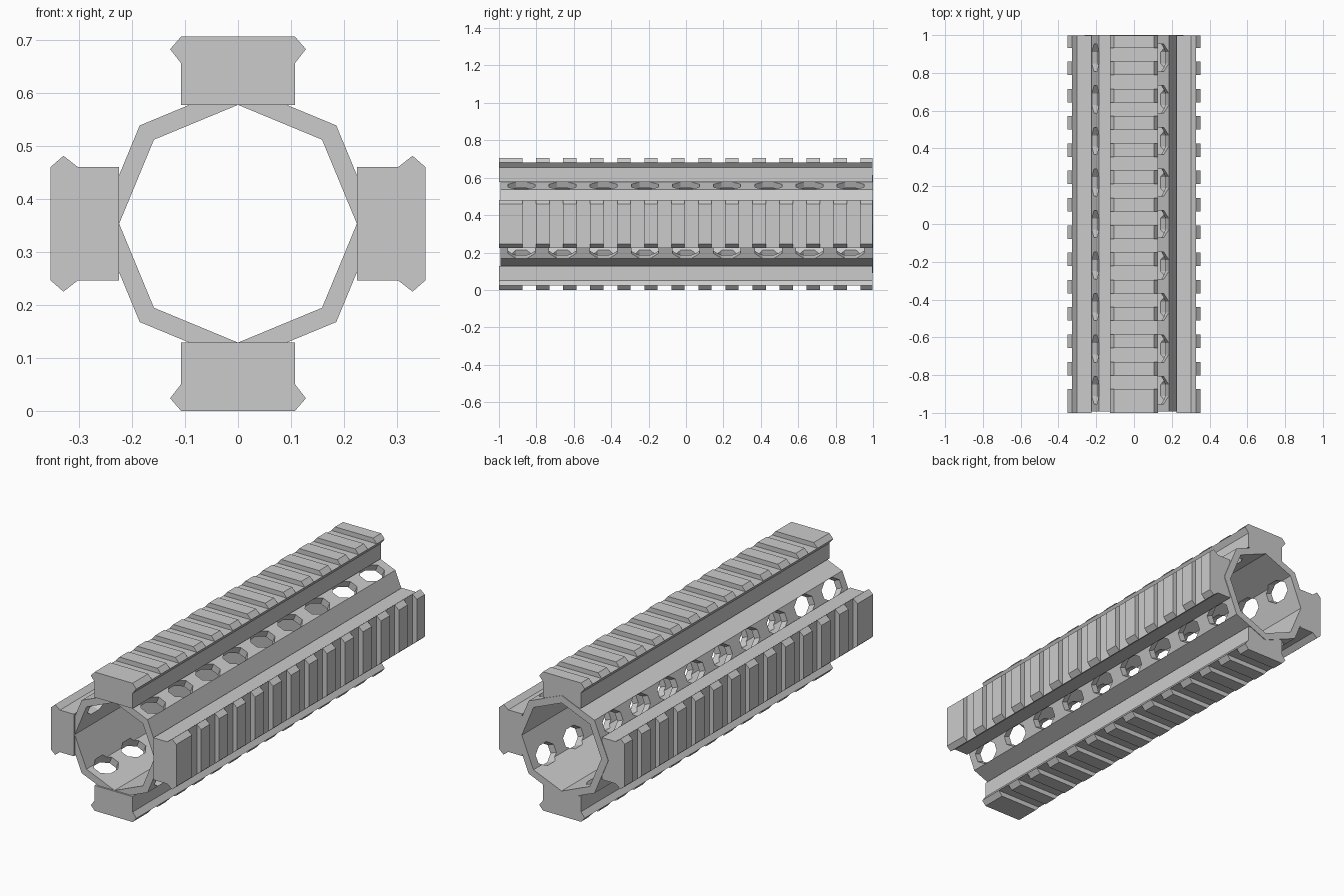
import bpy, bmesh
from math import pi, cos, sin
from mathutils import Matrix, Vector

if "Cube" in bpy.data.objects:
    bpy.data.objects.remove(bpy.data.objects["Cube"])

CZ = 0.353                 # height of the tube axis
Y0, Y1 = -1.0, 0.997       # rail ends


def make_object(name, bm):
    bmesh.ops.recalc_face_normals(bm, faces=bm.faces[:])
    mesh = bpy.data.meshes.new(name)
    bm.to_mesh(mesh)
    bm.free()
    obj = bpy.data.objects.new(name, mesh)
    bpy.context.collection.objects.link(obj)
    obj.location.z = CZ
    return obj


def loft(bm, rings, closed_ends=True):
    for a, b in zip(rings, rings[1:]):
        n = len(a)
        for i in range(n):
            j = (i + 1) % n
            bm.faces.new((a[i], a[j], b[j], b[i]))
    if closed_ends:
        bm.faces.new(rings[0])
        bm.faces.new(rings[-1])


# Rail: dovetail bar with teeth raised between the slots
bm = bmesh.new()
profile = [(-0.107, 0.224), (0.107, 0.224), (0.107, 0.302),
           (0.128, 0.329), (-0.128, 0.329), (-0.107, 0.302)]
stations = [Y0]
for k in range(13):
    start = -0.874 + 0.1445 * k
    stations += [start, start + 0.073]
stations.append(Y1)
rings = [[bm.verts.new((x, y, z)) for x, z in profile] for y in stations]
loft(bm, rings)
bm.faces.ensure_lookup_table()
tooth_faces = [bm.faces[6 * s + 3] for s in range(0, len(stations) - 1, 2)]
raised = bmesh.ops.extrude_discrete_faces(bm, faces=tooth_faces)["faces"]
for face in raised:
    for v in face.verts:
        v.co.x *= 0.107 / 0.128
        v.co.z = 0.353
rail = make_object("top_rail", bm)

# The same rail on the other three sides
for i, name in enumerate(("right_rail", "bottom_rail", "left_rail"), 1):
    copy = bpy.data.objects.new(name, rail.data)
    copy.location.z = CZ
    copy.rotation_euler.y = i * pi / 2
    bpy.context.collection.objects.link(copy)

# Octagonal tube
R_OUT, R_IN = 0.262, 0.224
bm = bmesh.new()


def octagon(r, y):
    return [bm.verts.new((r * cos(i * pi / 4), y, r * sin(i * pi / 4))) for i in range(8)]


corners = [octagon(r, y) for r, y in
           ((R_OUT, -0.992), (R_OUT, 1.0), (R_IN, 1.0), (R_IN, -0.992))]
loft(bm, corners + corners[:1], closed_ends=False)
tube = make_object("octagonal_tube", bm)

# Vent holes: nine along every second face, close to the open corner
bm = bmesh.new()
for q in range(4):
    turn = Matrix.Rotation(-q * pi / 2, 3, 'Y')
    corner = Vector((cos(pi / 4), 0, sin(pi / 4))) * R_OUT
    along = Vector((-cos(pi / 8), 0, sin(pi / 8)))
    normal = Vector((sin(pi / 8), 0, cos(pi / 8)))
    for k in range(-4, 5):
        centre = corner + along * 0.05 + Vector((0, 0.22 * k, 0))
        ends = []
        for depth in (0.03, -0.06):
            ring = []
            for i in range(8):
                a = (i + 0.5) * pi / 4
                p = (centre + normal * depth + along * (0.049 * cos(a) / cos(pi / 8))
                     + Vector((0, 0.072 * sin(a) / cos(pi / 8), 0)))
                ring.append(bm.verts.new(turn @ p))
            ends.append(ring)
        loft(bm, ends)
cutter = make_object("vent_cutter", bm)
cutter.hide_render = True

cut = tube.modifiers.new("vents", 'BOOLEAN')
cut.operation = 'DIFFERENCE'
cut.solver = 'EXACT'
cut.object = cutter
bpy.context.view_layer.objects.active = tube
bpy.ops.object.modifier_apply(modifier=cut.name)
bpy.data.objects.remove(cutter)
